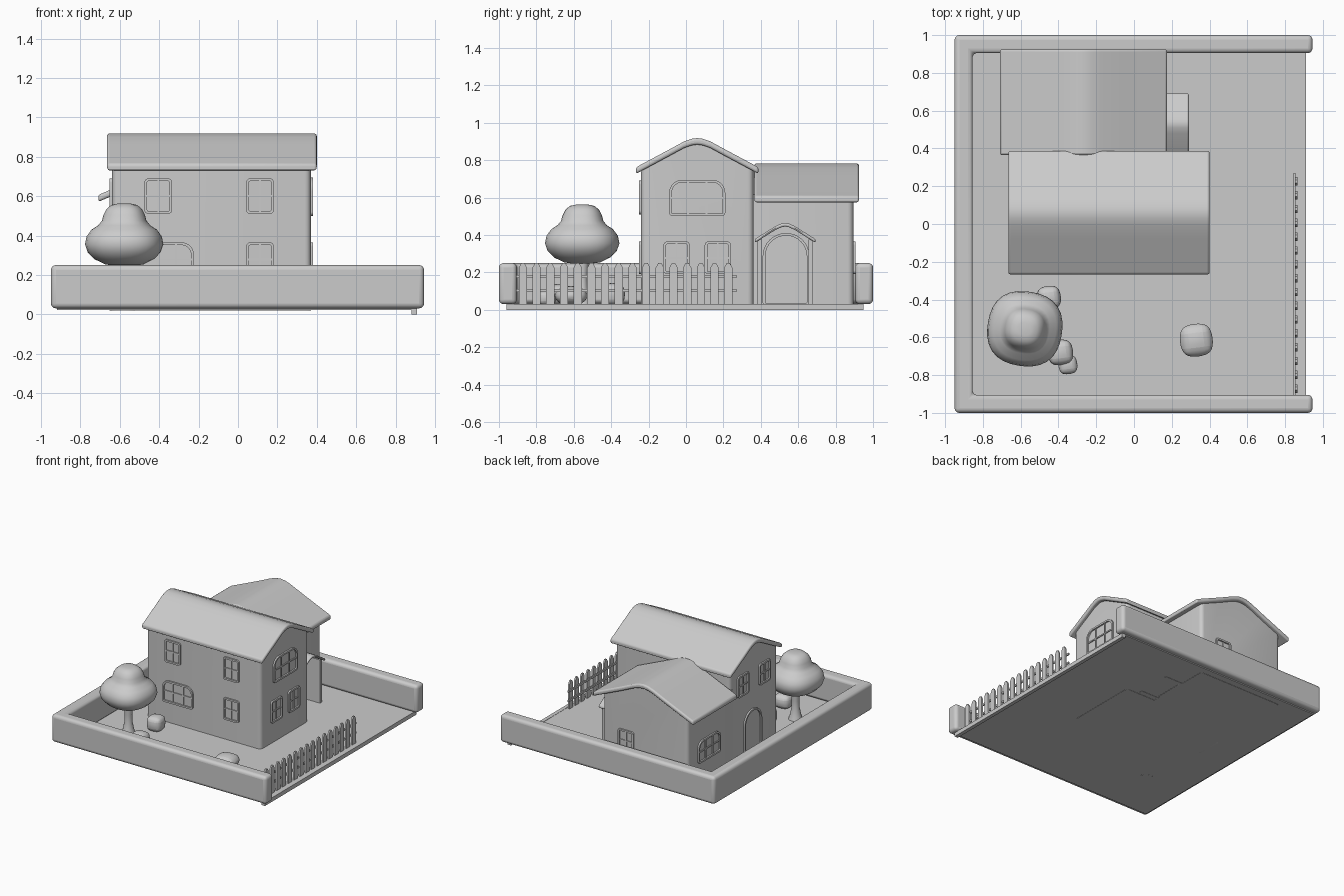
import bpy, bmesh, math
from mathutils import Vector, Matrix

if "Cube" in bpy.data.objects:
    bpy.data.objects.remove(bpy.data.objects["Cube"], do_unlink=True)

clay = bpy.data.materials.new("clay_grey")
clay.use_nodes = True
clay.diffuse_color = (0.6, 0.6, 0.6, 1)
clay.node_tree.nodes["Principled BSDF"].inputs["Base Color"].default_value = clay.diffuse_color


def finish(bm, name, bevel=0, subdiv=0, segments=3):
    bmesh.ops.recalc_face_normals(bm, faces=bm.faces)
    me = bpy.data.meshes.new(name)
    bm.to_mesh(me)
    bm.free()
    me.materials.append(clay)
    ob = bpy.data.objects.new(name, me)
    bpy.context.collection.objects.link(ob)
    if bevel:
        mod = ob.modifiers.new("Bevel", "BEVEL")
        mod.width, mod.segments = bevel, segments
        mod.limit_method, mod.angle_limit = "ANGLE", math.radians(40)
    if subdiv:
        mod = ob.modifiers.new("Subdivision", "SUBSURF")
        mod.levels = mod.render_levels = subdiv
    bpy.ops.object.select_all(action="DESELECT")
    ob.select_set(True)
    bpy.context.view_layer.objects.active = ob
    bpy.ops.object.shade_smooth_by_angle(angle=math.radians(35))
    return ob


def prism_mesh(points, axis, lo, hi):
    """Extrude a closed 2D profile along an axis."""
    place = {"x": lambda a, b, t: (t, a, b),
             "y": lambda a, b, t: (a, t, b),
             "z": lambda a, b, t: (a, b, t)}[axis]
    bm = bmesh.new()
    face = bm.faces.new([bm.verts.new(place(a, b, lo)) for a, b in points])
    ext = bmesh.ops.extrude_face_region(bm, geom=[face])
    shift = Vector(place(0, 0, hi - lo))
    for v in ext["geom"]:
        if isinstance(v, bmesh.types.BMVert):
            v.co += shift
    return bm


def prism(name, points, axis, lo, hi, **kw):
    return finish(prism_mesh(points, axis, lo, hi), name, **kw)


def box(name, x, y, z, **kw):
    return prism(name, [(x[0], y[0]), (x[1], y[0]), (x[1], y[1]), (x[0], y[1])], "z", *z, **kw)


def height_at(half, d):
    """Height of a half roof profile at distance d from the ridge."""
    for (a, za), (b, zb) in zip(half, half[1:]):
        if d <= b:
            return za + (zb - za) * (d - a) / (b - a)
    return half[-1][1]


def roof(name, half, thick, centre, axis, lo, hi):
    top = [(-d, z) for d, z in reversed(half)] + half[1:]
    loop = top + [(d, z - thick) for d, z in reversed(top)]
    prism(name, [(centre + d, z) for d, z in loop], axis, lo, hi, bevel=0.012)


def gable_walls(name, half, width, centre, axis, lo, hi, drop=0.02):
    ds = [d for d, z in half if d < width] + [width]
    side = [(d, height_at(half, d) - drop) for d in ds]
    loop = [(-width, 0.02)] + [(-d, z) for d, z in reversed(side)] + side[1:] + [(width, 0.02)]
    bm = prism_mesh([(centre + d, z) for d, z in loop], axis, lo, hi)
    # round only the upright corners
    corners = [e for e in bm.edges
               if abs((e.verts[0].co - e.verts[1].co).normalized().z) > 0.99]
    bmesh.ops.bevel(bm, geom=corners, offset=0.03, segments=4, profile=0.5, affect="EDGES")
    finish(bm, name)


def outline(w, h, rt, rb):
    """Rounded rectangle from its bottom centre, with top and bottom radii."""
    pts = []
    for sx, top, start in ((1, 0, -90), (1, 1, 0), (-1, 1, 90), (-1, 0, 180)):
        r = rt if top else rb
        cx, cy = sx * (w / 2 - r), (h - r if top else r)
        for k in range(9):
            a = math.radians(start + 90 * k / 8)
            pts.append((cx + r * math.cos(a), cy + r * math.sin(a)))
    return pts


# Wall frames: (origin on wall plane, across direction, outward direction)
def side_frame(side, plane):
    out = {"front": Vector((0, -1, 0)), "back": Vector((0, 1, 0)),
           "left": Vector((1, 0, 0)), "right": Vector((-1, 0, 0))}[side]
    across = Vector((abs(out.y), abs(out.x), 0))
    m = Matrix.Identity(4)
    m.col[0], m.col[1], m.col[2] = across.to_4d(), Vector((0, 0, 1, 0)), out.to_4d()
    m.col[0][3] = m.col[2][3] = 0
    m.col[3] = (out * abs(plane) * (1 if plane * sum(out) > 0 else -1)).to_4d()
    return m


def opening(name, side, plane, centre, z, w, h, rt=0.02, rb=0.02, bars=(1, 1), rim=0.014):
    """Raised rim with thin glazing bars on a wall."""
    bm = bmesh.new()
    outer = outline(w, h, rt, rb)
    inner = [(x, y + rim) for x, y in
             outline(w - 2 * rim, h - 2 * rim, max(rt - rim, 0.004), max(rb - rim, 0.004))]
    loops = [[bm.verts.new((x, y, d)) for x, y in pts]
             for pts, d in ((outer, -0.005), (outer, 0.012), (inner, 0.012), (inner, -0.005))]
    n = len(outer)
    for a, b in zip(loops, loops[1:] + loops[:1]):
        for i in range(n):
            bm.faces.new((a[i], a[(i + 1) % n], b[(i + 1) % n], b[i]))
    pieces = [((w * (k / (bars[0] + 1) - 0.5), h / 2), (0.01, h - rim)) for k in range(1, bars[0] + 1)]
    pieces += [((0, h * k / (bars[1] + 1)), (w - rim, 0.01)) for k in range(1, bars[1] + 1)]
    for (x, y), (sx, sy) in pieces:
        bmesh.ops.create_cube(bm, size=1, matrix=Matrix.Translation((x, y, 0.001)) @
                              Matrix.Diagonal((sx, sy, 0.012, 1)))
    m = Matrix.Translation((centre, z, 0))
    bmesh.ops.transform(bm, matrix=side_frame(side, plane) @ m, verts=bm.verts)
    finish(bm, name)


# Plot: lawn, kerb and three-sided boundary wall
box("ground", (-0.92, 0.91), (-0.96, 0.95), (0.022, 0.03))
box("kerb", (0.88, 0.91), (-0.96, 0.95), (0, 0.032))
prism("boundary_wall", [(-0.95, -1), (0.945, -1), (0.945, -0.905), (-0.855, -0.905),
                        (-0.855, 0.905), (0.945, 0.905), (0.945, 1), (-0.95, 1)],
      "z", 0.03, 0.25, bevel=0.025, segments=4)

# Main house
main = [(0, 0.918), (0.03, 0.914), (0.07, 0.9), (0.14, 0.862), (0.327, 0.762)]
gable_walls("main_walls", main, 0.3, 0.06, "x", -0.64, 0.37)
roof("main_roof", main, 0.035, 0.06, "x", -0.665, 0.4)

# Rear wing
wing = [(0, 0.782), (0.04, 0.777), (0.09, 0.76), (0.2, 0.71), (0.4425, 0.606)]
gable_walls("wing_walls", wing, 0.375, -0.267, "y", 0.3, 0.895)
roof("wing_roof", wing, 0.035, -0.267, "y", 0.365, 0.925)

# Porch
porch = [(0, 0.465), (0.02, 0.461), (0.05, 0.448), (0.162, 0.378)]
roof("porch_roof", porch, 0.02, 0.53, "x", 0.1, 0.29)
for label, y in (("front", 0.38), ("back", 0.655)):
    box("porch_side_" + label, (0.1, 0.265), (y, y + 0.025), (0.02, 0.375))
opening("porch_door", "left", 0.108, 0.535, 0.02, 0.25, 0.39, rt=0.124, bars=(0, 0))

# Windows and side door
for label, x in (("right", -0.405), ("left", 0.112)):
    opening("upper_front_window_" + label, "front", -0.24, x, 0.51, 0.14, 0.18)
opening("lower_front_window", "front", -0.24, 0.112, 0.19, 0.14, 0.175)
opening("wide_front_window", "front", -0.24, -0.36, 0.19, 0.27, 0.175, rt=0.06, bars=(2, 1))
opening("wide_gable_window", "left", 0.37, 0.06, 0.5, 0.3, 0.195, rt=0.07, bars=(2, 1))
for label, y in (("front", -0.05), ("back", 0.17)):
    opening("lower_gable_window_" + label, "left", 0.37, y, 0.19, 0.14, 0.175)
for label, y in (("front", -0.07), ("back", 0.2)):
    opening("upper_side_window_" + label, "right", -0.64, y, 0.52, 0.14, 0.17)
opening("side_door", "right", -0.64, 0.08, 0.02, 0.22, 0.35, rt=0.108, bars=(0, 0))
opening("wing_side_window", "right", -0.642, 0.63, 0.19, 0.28, 0.175, rt=0.06, bars=(2, 1))
opening("wing_back_window", "back", 0.895, -0.1, 0.19, 0.14, 0.175)

# Picket fence
for i in range(16):
    y = -0.872 + i * 0.0732
    prism("picket_%d" % (i + 1), [(y - 0.022, 0.03), (y + 0.022, 0.03), (y + 0.022, 0.225),
                                  (y + 0.008, 0.25), (y - 0.008, 0.25), (y - 0.022, 0.225)],
          "x", 0.853, 0.866)
for label, z in (("lower", 0.095), ("upper", 0.17)):
    box("fence_rail_" + label, (0.845, 0.855), (-0.91, 0.27), (z, z + 0.016))


def lathe(name, profile, centre, steps=32, square=0.0):
    """Turned shape; square pushes the plan towards a rounded square."""
    bm = bmesh.new()
    rings = []
    for r, z in profile:
        ring = []
        for k in range(steps):
            a = 2 * math.pi * k / steps
            rr = r * (1 - square * math.cos(4 * a + 0.6))
            ring.append(bm.verts.new((centre[0] + rr * math.cos(a),
                                      centre[1] + rr * math.sin(a), z)))
        rings.append(ring)
    for a, b in zip(rings, rings[1:]):
        for k in range(steps):
            bm.faces.new((a[k], a[(k + 1) % steps], b[(k + 1) % steps], b[k]))
    bm.faces.new(rings[0])
    bm.faces.new(rings[-1])
    finish(bm, name)


# Tree
tree = (-0.578, -0.555)
lathe("tree_crown", [(0.05, 0.246), (0.1, 0.254), (0.155, 0.28), (0.19, 0.315), (0.204, 0.355),
                     (0.196, 0.395), (0.17, 0.43), (0.135, 0.452), (0.116, 0.475), (0.108, 0.505),
                     (0.092, 0.535), (0.068, 0.555), (0.035, 0.562)], tree, square=0.03)
lathe("tree_trunk", [(0.055, 0.02), (0.042, 0.06), (0.03, 0.12), (0.028, 0.18), (0.036, 0.27)],
      tree, steps=16)

# Rounded bushes
for i, (x, y, r, h) in enumerate([(-0.45, -0.39, 0.065, 0.125), (-0.39, -0.68, 0.07, 0.12),
                                  (-0.35, -0.745, 0.052, 0.085), (0.33, -0.615, 0.09, 0.11)]):
    bm = bmesh.new()
    bmesh.ops.create_cube(bm, size=2, matrix=Matrix.Translation((x, y, 0.02 + h / 2)) @
                          Matrix.Rotation(0.12, 4, "Z") @ Matrix.Diagonal((r, r, h / 2, 1)))
    bmesh.ops.bevel(bm, geom=bm.edges[:], offset=r * 0.45, segments=1, affect="EDGES")
    finish(bm, "bush_%d" % (i + 1), subdiv=2)
